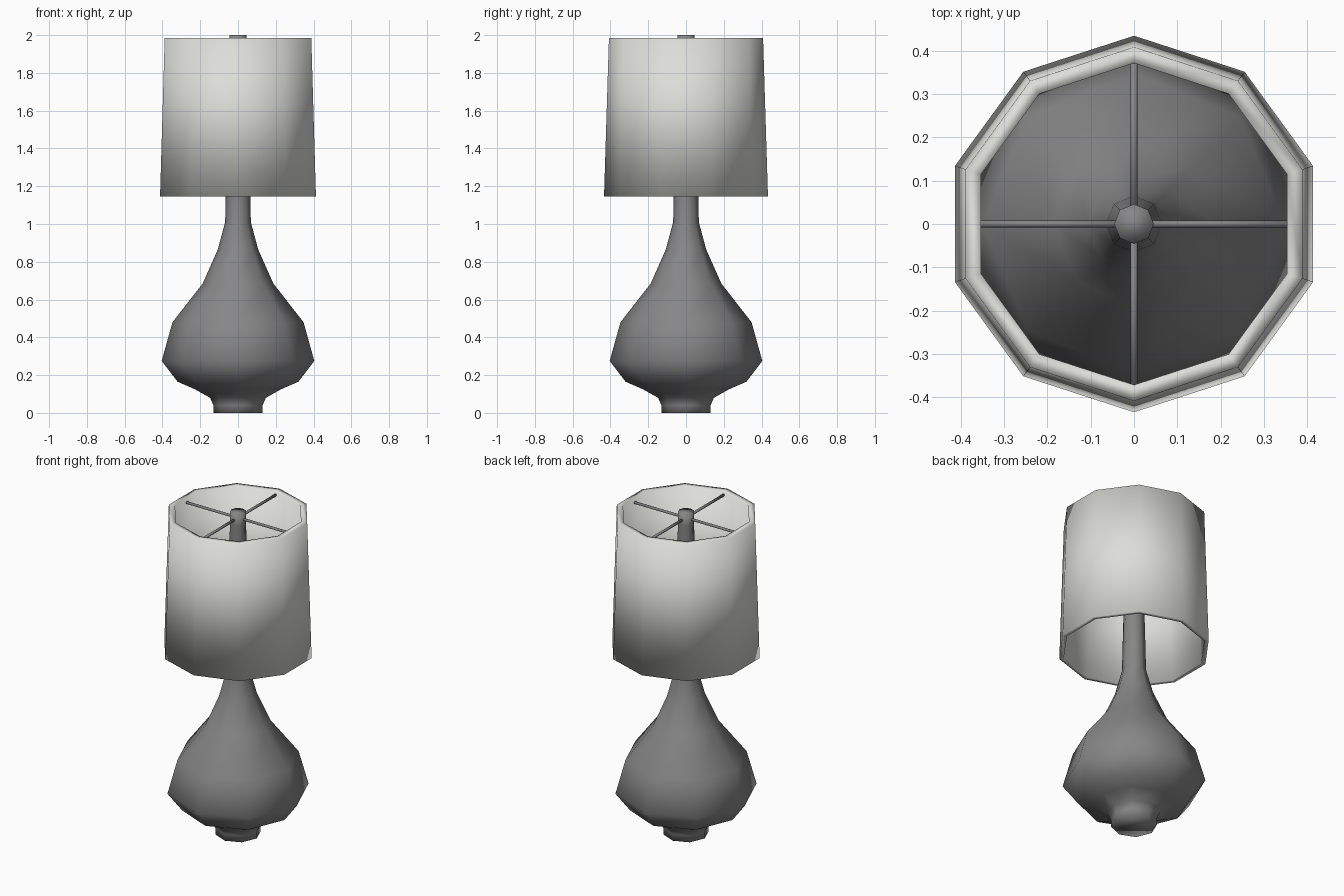
import bpy, bmesh
from math import pi, sin, cos
from mathutils import Matrix

if "Cube" in bpy.data.objects:
    bpy.data.objects.remove(bpy.data.objects["Cube"])


def material(name, color):
    mat = bpy.data.materials.new(name)
    mat.diffuse_color = color
    mat.use_nodes = True
    mat.node_tree.nodes["Principled BSDF"].inputs["Base Color"].default_value = mat.diffuse_color
    return mat


DARK = material("dark_grey", (0.24, 0.24, 0.24, 1))
FABRIC = material("shade_fabric", (0.72, 0.72, 0.69, 1))


def finish(name, bm, mat):
    """Turn the bmesh into a fully smooth-shaded object."""
    mesh = bpy.data.meshes.new(name)
    for f in bm.faces:
        f.smooth = True
    bm.to_mesh(mesh)
    bm.free()
    mesh.materials.append(mat)
    obj = bpy.data.objects.new(name, mesh)
    bpy.context.collection.objects.link(obj)
    return obj


def lathe(name, profile, sides, start, mat, closed=False):
    """Revolve (radius, z) points round z; closed joins the profile into a loop."""
    bm = bmesh.new()
    rings = [[bm.verts.new((r * cos(start + 2 * pi * i / sides),
                            r * sin(start + 2 * pi * i / sides), z))
              for i in range(sides)] for r, z in profile]
    pairs = list(zip(rings, rings[1:]))
    if closed:
        pairs.append((rings[-1], rings[0]))
    else:
        bm.faces.new(rings[0][::-1])
        bm.faces.new(rings[-1])
    for a, b in pairs:
        for i in range(sides):
            j = (i + 1) % sides
            bm.faces.new((a[i], a[j], b[j], b[i]))
    bmesh.ops.recalc_face_normals(bm, faces=bm.faces)
    return finish(name, bm, mat)


# Gourd-shaped base with its neck running up through the shade
lathe("lamp_base", [
    (0.13, 0.0), (0.13, 0.04), (0.148, 0.08), (0.228, 0.125), (0.32, 0.165),
    (0.404, 0.275), (0.347, 0.48), (0.187, 0.685), (0.107, 0.865),
    (0.068, 1.01), (0.065, 1.15), (0.046, 1.93), (0.046, 2.0),
], 8, 0, DARK)

# Ten-sided hollow shade, slightly narrower at the top
lathe("lamp_shade", [
    (0.434, 1.145), (0.408, 1.985), (0.371, 1.985), (0.408, 1.145),
], 10, pi / 2, FABRIC, closed=True)

# Four thin spokes holding the shade
for k in range(4):
    bm = bmesh.new()
    length = 0.36 if k % 2 == 0 else 0.37
    bmesh.ops.create_cone(
        bm, cap_ends=True, segments=8, radius1=0.008, radius2=0.008, depth=length,
        matrix=Matrix.Rotation(k * pi / 2, 4, 'Z')
        @ Matrix.Translation((length / 2, 0, 1.96))
        @ Matrix.Rotation(pi / 2, 4, 'Y'))
    finish(f"shade_spoke_{k + 1}", bm, DARK)
